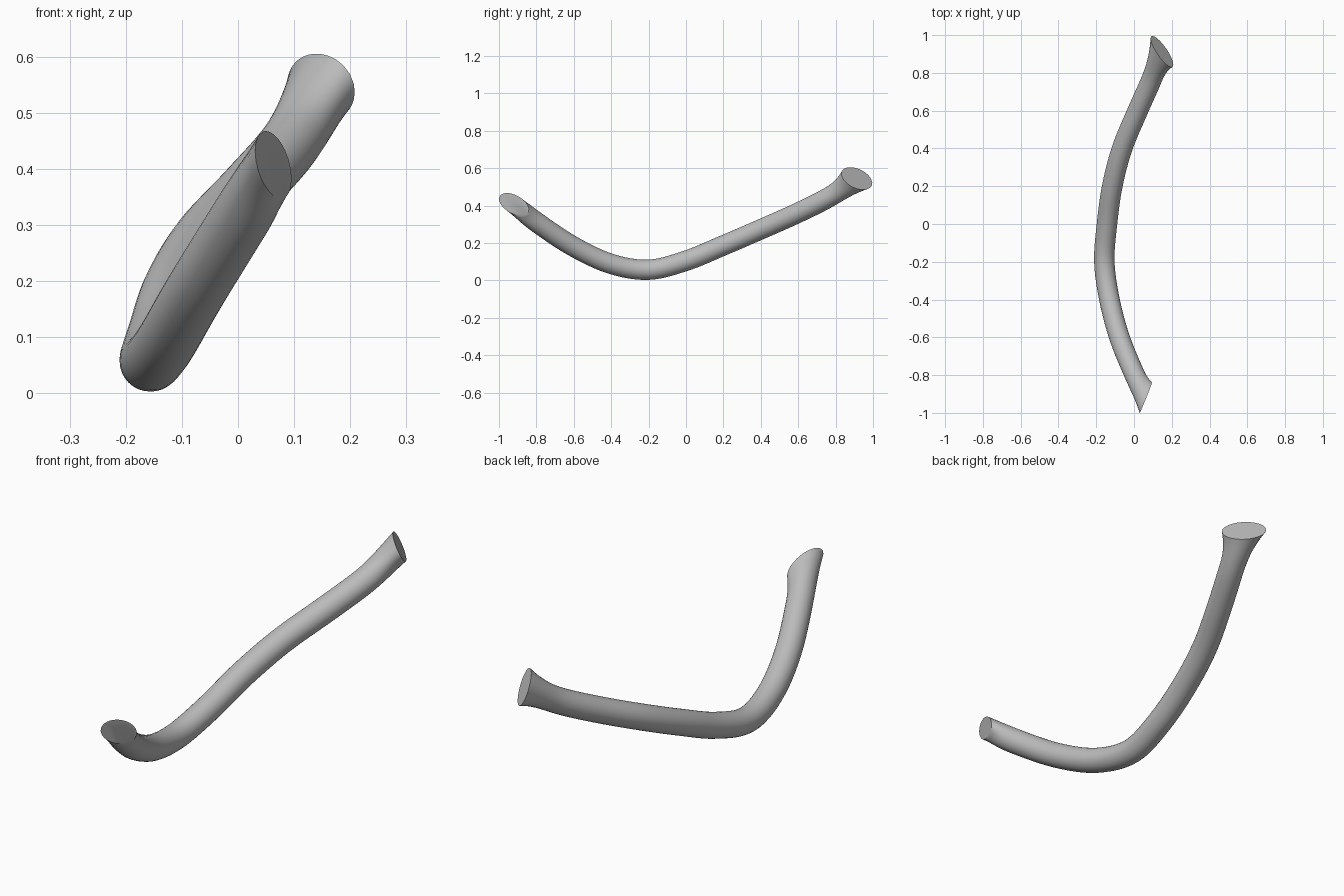
import bpy, bmesh, math
from mathutils import Vector, Matrix

if "Cube" in bpy.data.objects:
    bpy.data.objects.remove(bpy.data.objects["Cube"])

SIDES, RADIUS, STEPS, FLARE = 32, 0.054, 6, 8

# Centre line of the bent tube, front end to back end
path = [Vector(p) for p in [
    (0.063, -0.92, 0.407), (0.0, -0.79, 0.305), (-0.077, -0.6, 0.18),
    (-0.13, -0.4, 0.088), (-0.157, -0.2, 0.057), (-0.143, 0.0, 0.105),
    (-0.115, 0.2, 0.187), (-0.063, 0.4, 0.273), (0.02, 0.6, 0.362),
    (0.095, 0.77, 0.448), (0.148, 0.913, 0.545)]]

# Oblique end cuts: two conjugate half axes of each ellipse
front_cut = (Vector((0.0296, 0.0707, 0)), Vector((-0.0135, -0.0375, 0.06)))
back_cut = (Vector((-0.0595, 0.0753, 0)), Vector((-0.008, -0.035, 0.06)))


def spline(i, t):
    """Smooth curve through the path; returns position and direction."""
    p1, p2 = path[i], path[i + 1]
    p0 = path[i - 1] if i else 2 * p1 - p2
    p3 = path[i + 2] if i + 2 < len(path) else 2 * p2 - p1
    a, b, c = p2 - p0, 2 * p0 - 5 * p1 + 4 * p2 - p3, 3 * p1 - p0 - 3 * p2 + p3
    pos = p1 + 0.5 * (a * t + b * t * t + c * t ** 3)
    return pos, (0.5 * (a + 2 * b * t + 3 * c * t * t)).normalized()


def frame(tangent):
    side = tangent.cross(Vector((0, 0, 1))).normalized()
    return side, side.cross(tangent)


def ring(pos, tan, cut=None, f=0.0):
    """Round section that turns into the cut ellipse as f goes to 1."""
    n, b = frame(tan)
    pts = []
    for k in range(SIDES):
        ang = 2 * math.pi * k / SIDES
        d = Vector((math.cos(ang), math.sin(ang)))
        off = RADIUS * (n * d.x + b * d.y)
        if cut:
            u, v = cut
            m = Matrix(((u.dot(n), v.dot(n)), (u.dot(b), v.dot(b))))
            q = (m.inverted() @ d).normalized()
            e = u * q.x + v * q.y
            along = tan * e.dot(tan)
            off = off.lerp(e - along, f ** 2) + along * f
        pts.append(pos + off)
    return pts


# Sections along the tube
rings = []
last = len(path) - 2
for i in range(last + 1):
    count = FLARE if i in (0, last) else STEPS
    for s in range(count + (i == last)):
        t = s / count
        pos, tan = spline(i, t)
        if i == 0:
            rings.append(ring(pos, tan, front_cut, 1 - t))
        elif i == last:
            rings.append(ring(pos, tan, back_cut, t))
        else:
            rings.append(ring(pos, tan))

# Skin and flat end faces
bm = bmesh.new()
loops = [[bm.verts.new(p) for p in r] for r in rings]
for a, b in zip(loops, loops[1:]):
    for k in range(SIDES):
        j = (k + 1) % SIDES
        bm.faces.new((a[k], a[j], b[j], b[k]))
bm.faces.new(loops[0][::-1])
bm.faces.new(loops[-1])
bmesh.ops.recalc_face_normals(bm, faces=bm.faces[:])
mesh = bpy.data.meshes.new("bent_tube")
bm.to_mesh(mesh)
bm.free()

tube = bpy.data.objects.new("bent_tube", mesh)
bpy.context.collection.objects.link(tube)
grey = bpy.data.materials.new("light_grey")
grey.diffuse_color = (0.5, 0.5, 0.5, 1)
grey.use_nodes = True
grey.node_tree.nodes["Principled BSDF"].inputs["Base Color"].default_value = grey.diffuse_color
mesh.materials.append(grey)

bpy.context.view_layer.objects.active = tube
tube.select_set(True)
bpy.ops.object.shade_smooth_by_angle(angle=math.radians(40))
